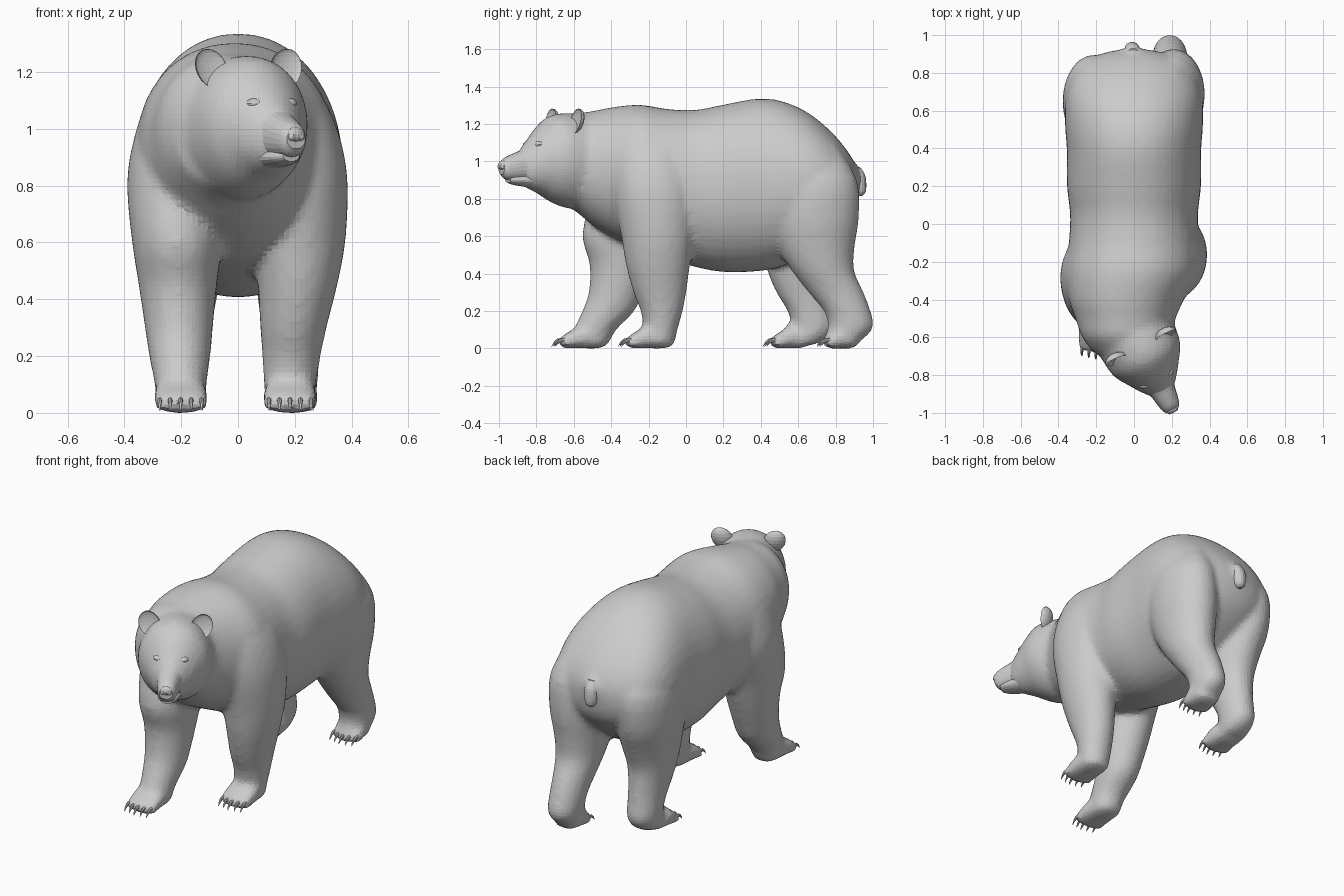
import bpy, bmesh, math
from mathutils import Vector, Matrix

Z = Vector((0, 0, 1))
HEAD = Vector((0.03, -0.64, 0))             # point between the ears
FWD = Vector((0.45, -0.893, 0)).normalized()  # head is turned towards +x
LAT = Vector((-FWD.y, FWD.x, 0))


def make_object(name, bm):
    bmesh.ops.recalc_face_normals(bm, faces=bm.faces)
    me = bpy.data.meshes.new(name)
    bm.to_mesh(me)
    bm.free()
    ob = bpy.data.objects.new(name, me)
    bpy.context.collection.objects.link(ob)
    return ob


def spline(rows, n):
    """Catmull-Rom interpolation of number rows."""
    out = []
    for i in range(len(rows) - 1):
        p0, p1, p2, p3 = rows[max(i - 1, 0)], rows[i], rows[i + 1], rows[min(i + 2, len(rows) - 1)]
        for k in range(n):
            t = k / n
            out.append([0.5 * (2 * b + (c - a) * t + (2 * a - 5 * b + 4 * c - d) * t * t
                               + (3 * b - a - 3 * c + d) * t ** 3)
                        for a, b, c, d in zip(p0, p1, p2, p3)])
    return out + [list(rows[-1])]


def loft(bm, rows, place, sides=32, n=3, power=1.0):
    rings = []
    for row in spline(rows, n):
        c, u, v = place(*row)
        ring = []
        for k in range(sides):
            a = 2 * math.pi * k / sides
            ca, sa = math.cos(a), math.sin(a)
            ca = math.copysign(abs(ca) ** power, ca)
            sa = math.copysign(abs(sa) ** power, sa)
            ring.append(bm.verts.new(c + u * ca + v * sa))
        rings.append(ring)
    for a, b in zip(rings, rings[1:]):
        for k in range(sides):
            j = (k + 1) % sides
            bm.faces.new((a[k], a[j], b[j], b[k]))
    bm.faces.new(rings[0][::-1])
    bm.faces.new(rings[-1])


# ways of placing a cross-section
def along_y(y, cx, w, top, bot):
    return Vector((cx, y, (top + bot) / 2)), Vector((w, 0, 0)), Z * (top - bot) / 2


def along_z(z, cx, cy, rx, ry):
    return Vector((cx, cy, z)), Vector((rx, 0, 0)), Vector((0, ry, 0))


def along_head(s, w, top, bot):
    return HEAD + FWD * s + Z * (top + bot) / 2, LAT * w, Z * (top - bot) / 2


def ellipsoid(bm, loc, size, seg=16):
    """Ellipsoid in the head frame: size = (sideways, forward, up)."""
    m = Matrix((LAT * size[0], FWD * size[1], Z * size[2])).transposed().to_4x4()
    return bmesh.ops.create_uvsphere(bm, u_segments=seg, v_segments=seg // 2, radius=1,
                                     matrix=Matrix.Translation(loc) @ m)['verts']


body = bmesh.new()

# torso and neck: y, centre x, half width, top, bottom
torso = [(.925, 0, .06, .93, .83), (.905, 0, .16, .985, .75), (.86, 0, .26, 1.06, .68),
         (.78, 0, .33, 1.155, .60), (.66, 0, .365, 1.255, .51), (.52, 0, .365, 1.32, .44),
         (.38, 0, .355, 1.335, .412), (.2, 0, .355, 1.303, .408), (.05, 0, .338, 1.275, .435),
         (-.1, 0, .345, 1.28, .48), (-.25, -.01, .35, 1.303, .53), (-.4, -.04, .305, 1.288, .60),
         (-.5, -.045, .265, 1.268, .66), (-.6, -.04, .235, 1.25, .74), (-.68, -.025, .19, 1.19, .785)]
loft(body, torso, along_y, 40, 3, .95)

# head: distance forward, half width, top, bottom
skull = [(-.12, .22, 1.25, .74), (0, .212, 1.258, .75), (.09, .197, 1.245, .785), (.16, .153, 1.19, .825),
         (.22, .112, 1.12, .85), (.27, .07, 1.065, .88), (.30, .03, 1.02, .93)]
loft(body, skull, along_head)

# legs: z, centre x, centre y, half width, half depth
front_left = [(1.18, .16, -.19, .07, .13), (1.08, .185, -.185, .13, .2), (.95, .208, -.175, .157, .222),
              (.8, .222, -.165, .165, .22), (.6, .215, -.152, .163, .195), (.45, .21, -.15, .14, .172),
              (.3, .195, -.14, .117, .142), (.2, .188, -.13, .103, .113), (.1, .183, -.135, .092, .09),
              (.03, .183, -.14, .085, .08)]
front_right = [(1.18, -.17, -.23, .07, .14), (1.08, -.195, -.25, .13, .2), (.95, -.213, -.265, .158, .22),
               (.8, -.226, -.285, .165, .23), (.6, -.215, -.34, .158, .215), (.45, -.212, -.345, .138, .17),
               (.3, -.208, -.375, .12, .145), (.2, -.205, -.415, .108, .14), (.1, -.202, -.485, .092, .112),
               (.03, -.202, -.5, .085, .09)]
hind_left = [(1.08, .18, .67, .09, .14), (.9, .21, .685, .155, .23), (.7, .208, .685, .163, .24),
             (.55, .2, .695, .148, .208), (.42, .195, .73, .128, .168), (.3, .19, .802, .107, .148),
             (.2, .19, .862, .097, .125), (.12, .19, .882, .092, .122), (.06, .19, .85, .085, .11),
             (.02, .19, .81, .075, .08)]
hind_right = [(1.08, -.18, .65, .09, .14), (.9, -.21, .66, .155, .23), (.7, -.213, .64, .163, .24),
              (.55, -.2, .615, .148, .21), (.42, -.2, .605, .128, .172), (.3, -.2, .63, .107, .148),
              (.2, -.2, .665, .097, .122), (.12, -.2, .68, .092, .118), (.06, -.2, .655, .085, .108),
              (.02, -.2, .61, .075, .08)]
for rows in (front_left, front_right, hind_left, hind_right):
    loft(body, rows, along_z)

# feet with toes go into the body, claws are separate
feet = {'front_left': (.183, -.362, 1), 'front_right': (-.202, -.718, 1),
        'hind_left': (.19, .70, .75), 'hind_right': (-.2, .412, .8)}
for name, (fx, toe, size) in feet.items():
    sole = [(toe + .29 * size, fx, .05, .07, .01), (toe + .25 * size, fx, .08, .11, 0),
            (toe + .17 * size, fx, .092, .128, 0), (toe + .11, fx, .095, .10, 0),
            (toe + .07, fx, .09, .075, 0), (toe + .045, fx, .075, .055, .005)]
    loft(body, sole, along_y, 24, 2, .8)
    claws = bmesh.new()
    for i in range(-2, 3):
        cx, back = fx + i * .037, abs(i) * .009
        m = Matrix.Translation((cx, toe + .065 + back, .036)) @ Matrix.Diagonal((.021, .035, .033, 1))
        bmesh.ops.create_uvsphere(body, u_segments=12, v_segments=8, radius=1, matrix=m)
        loft(claws, [(.06, .045, .011), (.03, .042, .01), (.01, .026, .007), (0, .01, .002)],
             lambda d, z, r: (Vector((cx, toe + d + back, z)), Vector((r * .8, 0, 0)), Z * r), 8, 2)
    make_object(name + '_claws', claws)

# tail root blends into the body
loft(body, [(1.03, 0, .84, .025, .025), (.96, -.005, .89, .055, .045), (.9, -.01, .91, .05, .04),
            (.86, -.01, .915, .03, .02)], along_z, 16, 3)

body = make_object('body', body)
remesh = body.modifiers.new('blend', 'REMESH')
remesh.mode = 'VOXEL'
remesh.voxel_size = 0.019
smooth = body.modifiers.new('soften', 'SMOOTH')
smooth.factor = 0.5
smooth.iterations = 6

# muzzle and lower jaw
bm = bmesh.new()
loft(bm, [(.16, .09, 1.13, .90), (.22, .09, 1.092, .893), (.27, .07, 1.06, .895), (.32, .06, 1.04, .898),
          (.365, .05, 1.02, .905), (.388, .036, .998, .93)], along_head, 24, 3, .9)
make_object('muzzle', bm)
bm = bmesh.new()
loft(bm, [(.14, .085, .96, .845), (.24, .068, .94, .862), (.31, .054, .93, .873), (.35, .032, .925, .885)],
     along_head, 20, 3)
make_object('lower_jaw', bm)

# nose with nostril rims
bm = bmesh.new()
ellipsoid(bm, HEAD + FWD * .38 + Z * .98, (.034, .022, .026))
for side in (-1, 1):
    ellipsoid(bm, HEAD + FWD * .389 + LAT * side * .018 + Z * .973, (.013, .012, .015), 12)
make_object('nose', bm)

# tail tip
bm = bmesh.new()
loft(bm, [(.97, -.005, .9, .03, .03), (.93, -.008, .918, .04, .038), (.88, -.01, .926, .04, .038),
          (.835, -.01, .93, .032, .03), (.815, -.01, .93, .012, .012)], along_z, 16, 3)
make_object('tail', bm)

for name, side in (('left', 1), ('right', -1)):
    # eyes with brows
    bm = bmesh.new()
    ellipsoid(bm, HEAD + FWD * .216 + LAT * side * .068 + Z * 1.072, (.014, .012, .010), 12)
    make_object(name + '_eye', bm)
    bm = bmesh.new()
    ellipsoid(bm, HEAD + FWD * .193 + LAT * side * .062 + Z * 1.09, (.038, .03, .02), 16)
    make_object(name + '_brow', bm)

    # cupped ear: front half of a flat ball pushed in
    bm = bmesh.new()
    centre = HEAD + LAT * side * .146 + Z * 1.212
    for v in ellipsoid(bm, centre, (.062, .042, .07), 20):
        d = (v.co - centre).dot(FWD)
        if d > 0:
            v.co -= FWD * d * 1.45
        v.co += FWD * .02 + (LAT * side * .15 - FWD * .2) * (v.co.z - centre.z)
    make_object(name + '_ear', bm)
